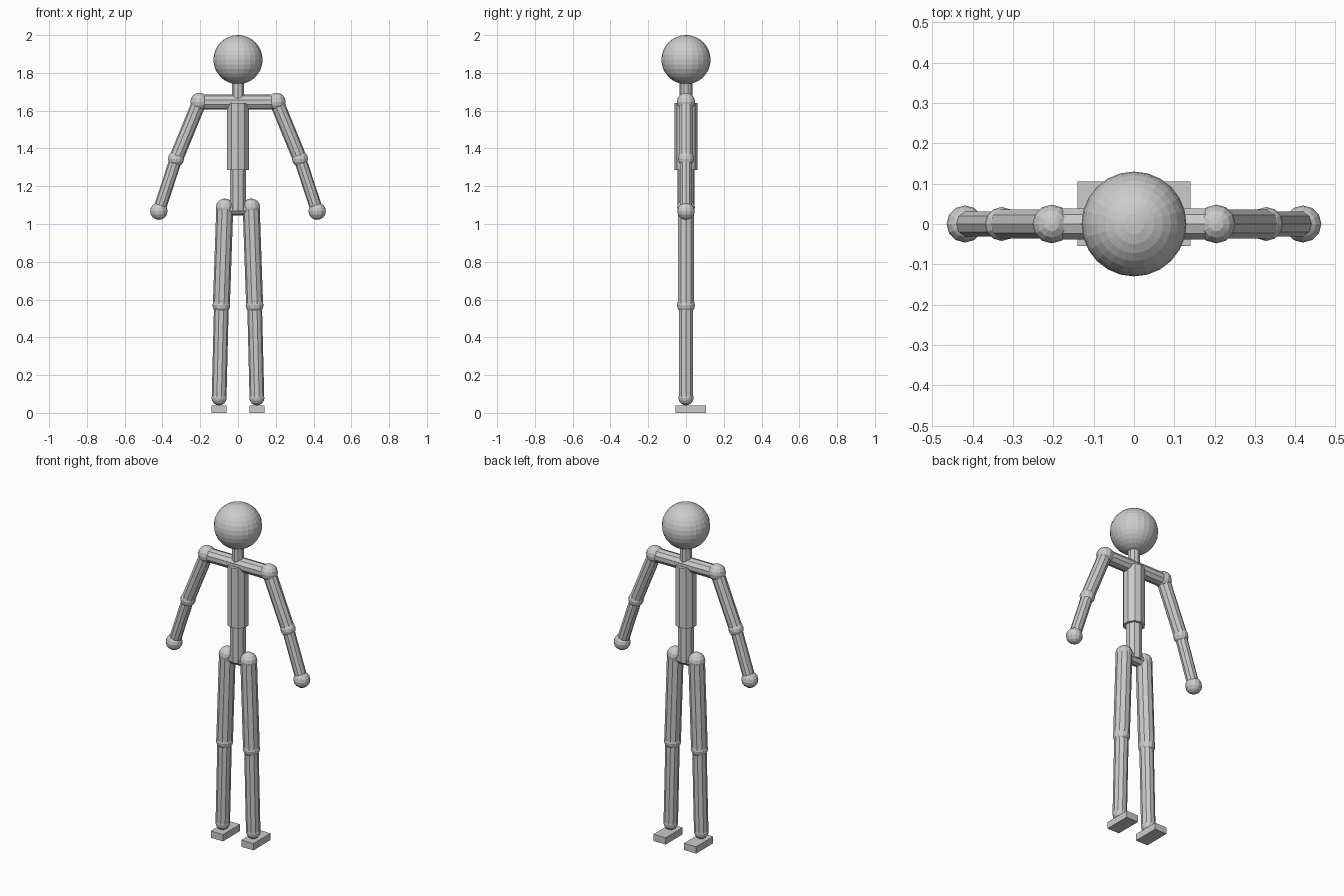
import bpy
from mathutils import Vector

cube = bpy.data.objects.get("Cube")
if cube:
    bpy.data.objects.remove(cube, do_unlink=True)

grey = bpy.data.materials.new("light_grey")
grey.use_nodes = True
grey.diffuse_color = (0.6, 0.6, 0.6, 1)
grey.node_tree.nodes["Principled BSDF"].inputs["Base Color"].default_value = (0.6, 0.6, 0.6, 1)


def finish(name):
    obj = bpy.context.object
    obj.name = name
    obj.data.materials.append(grey)
    return obj


def ball(name, centre, radius, segments=12, rings=8):
    bpy.ops.mesh.primitive_uv_sphere_add(segments=segments, ring_count=rings,
                                         radius=radius, location=centre)
    return finish(name)


def rod(name, start, end, radius):
    a, b = Vector(start), Vector(end)
    bpy.ops.mesh.primitive_cylinder_add(vertices=10, radius=radius, depth=(b - a).length,
                                        location=(a + b) / 2)
    obj = finish(name)
    obj.rotation_euler = (b - a).to_track_quat('Z', 'Y').to_euler()
    return obj


def block(name, centre, size):
    bpy.ops.mesh.primitive_cube_add(size=1, location=centre)
    obj = finish(name)
    obj.scale = size
    return obj


# Head and trunk
ball("head", (0, 0, 1.87), 0.13, 24, 16)
rod("neck", (0, 0, 1.64), (0, 0, 1.78), 0.034)
rod("chest", (0, 0, 1.285), (0, 0, 1.64), 0.06)
rod("waist", (0, 0, 1.07), (0, 0, 1.30), 0.045)
rod("shoulder_bar", (-0.205, 0, 1.645), (0.205, 0, 1.645), 0.04)
rod("hip_bar", (-0.07, 0, 1.08), (0.07, 0, 1.08), 0.035)

# Arms, legs and feet on both sides
for side, s in (("left", 1), ("right", -1)):
    shoulder, elbow, hand = (s * 0.204, 0, 1.647), (s * 0.328, 0, 1.345), (s * 0.419, 0, 1.068)
    hip, knee, ankle = (s * 0.07, 0, 1.088), (s * 0.088, 0, 0.57), (s * 0.10, 0, 0.08)
    ball(side + "_shoulder", shoulder, 0.048)
    rod(side + "_upper_arm", shoulder, elbow, 0.038)
    ball(side + "_elbow", elbow, 0.042)
    rod(side + "_forearm", elbow, hand, 0.033)
    ball(side + "_hand", hand, 0.046)
    ball(side + "_hip", hip, 0.047)
    rod(side + "_thigh", hip, knee, 0.045)
    ball(side + "_knee", knee, 0.047)
    rod(side + "_shin", knee, ankle, 0.039)
    ball(side + "_ankle", ankle, 0.04)
    block(side + "_foot", (s * 0.10, 0.025, 0.02), (0.08, 0.16, 0.04))
